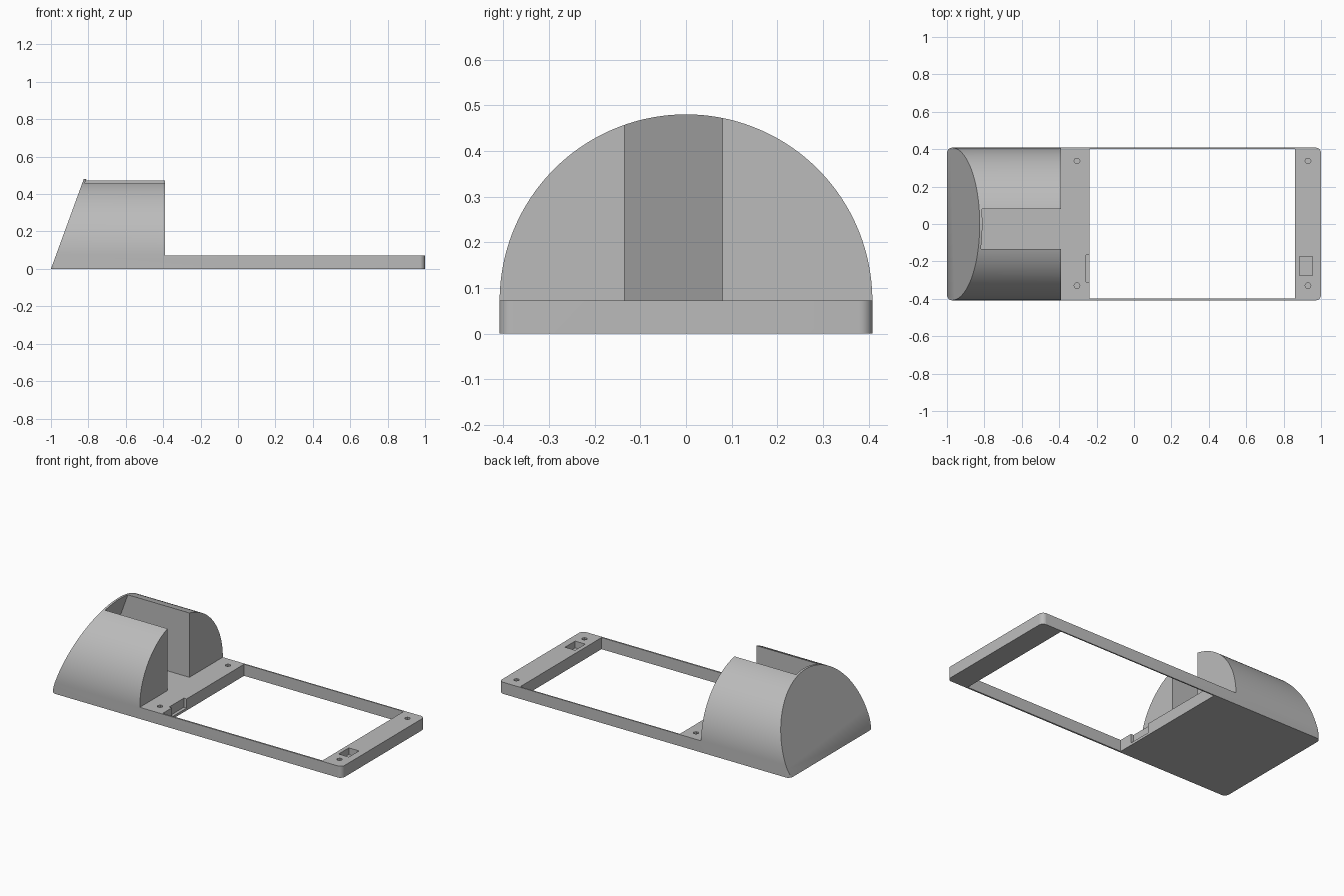
import bpy, bmesh, math
from mathutils import Vector

default = bpy.data.objects.get("Cube")
if default:
    bpy.data.objects.remove(default, do_unlink=True)

HALF = 0.408       # half width, also the dome radius
DECK = 0.072       # height of the flat frame
SLANT = 0.365      # lean of the closed end

grey = bpy.data.materials.new("plain grey")
grey.use_nodes = True
colour = (0.5, 0.5, 0.5, 1)
grey.diffuse_color = colour
grey.node_tree.nodes["Principled BSDF"].inputs["Base Color"].default_value = colour


def prism(name, points, direction):
    """Extrude a closed outline of 3D points along a direction."""
    bm = bmesh.new()
    face = bm.faces.new([bm.verts.new(p) for p in points])
    extruded = bmesh.ops.extrude_face_region(bm, geom=[face])["geom"]
    moved = [v for v in extruded if isinstance(v, bmesh.types.BMVert)]
    bmesh.ops.translate(bm, verts=moved, vec=Vector(direction))
    bmesh.ops.recalc_face_normals(bm, faces=bm.faces)
    mesh = bpy.data.meshes.new(name)
    bm.to_mesh(mesh)
    bm.free()
    obj = bpy.data.objects.new(name, mesh)
    bpy.context.collection.objects.link(obj)
    mesh.materials.append(grey)
    return obj


def box(name, x, y, z):
    outline = [(x[0], y[0], z[0]), (x[1], y[0], z[0]), (x[1], y[1], z[0]), (x[0], y[1], z[0])]
    return prism(name, outline, (0, 0, z[1] - z[0]))


def arc(cx, cy, r, start, end, steps):
    angles = [math.radians(start + (end - start) * i / steps) for i in range(steps + 1)]
    return [(cx + r * math.cos(a), cy + r * math.sin(a)) for a in angles]


# Domed body: arch section run along x, with the closed end leaning inwards
section = [(-HALF, 0), (HALF, 0)] + arc(0, DECK, HALF, 0, 180, 96)
body = prism("holder_body", [(1, y, z) for y, z in section], (-2, 0, 0))
for v in body.data.vertices:
    if v.co.x < 0:
        v.co.x += SLANT * v.co.z


def combine(tool, operation="DIFFERENCE"):
    tool.hide_render = True
    mod = body.modifiers.new(tool.name, "BOOLEAN")
    mod.operation = operation
    mod.solver = "EXACT"
    mod.object = tool
    bpy.context.view_layer.objects.active = body
    bpy.ops.object.modifier_apply(modifier=mod.name)
    bpy.data.objects.remove(tool, do_unlink=True)


# Low deck beyond the dome
combine(box("deck_cutter", (-0.39, 1.2), (-0.6, 0.6), (DECK, 0.7)))

# Rounded corners in plan
R = 0.03
plan = []
for i, (sx, sy) in enumerate([(1, 1), (-1, 1), (-1, -1), (1, -1)]):
    plan += arc(sx * (1 - R), sy * (HALF + 0.0005 - R), R, 90 * i, 90 * i + 90, 8)
combine(prism("corner_trim", [(x, y, -0.1) for x, y in plan], (0, 0, 0.8)), "INTERSECT")

# Slot through the dome, its end wall parallel to the leaning face
wall = -0.986
slot = [(wall + SLANT * DECK, DECK), (-0.3, DECK), (-0.3, 0.6), (wall + SLANT * 0.6, 0.6)]
combine(prism("slot_cutter", [(x, -0.135, z) for x, z in slot], (0, 0.215, 0)))

# Large window, leaving thin side rails
combine(box("window_cutter", (-0.238, 0.86), (-0.398, 0.4), (-0.1, 0.2)))

# Connector notch in the window wall and rectangular pocket in the end bar
combine(box("notch_cutter", (-0.257, -0.2), (-0.31, -0.165), (0.015, 0.2)))
combine(box("pocket_cutter", (0.885, 0.955), (-0.275, -0.175), (0.03, 0.2)))

# Blind screw holes
for x in (-0.305, 0.93):
    for y in (-0.33, 0.337):
        ring = arc(x, y, 0.016, 0, 300, 5)
        combine(prism("screw_hole_cutter", [(px, py, 0.02) for px, py in ring], (0, 0, 0.2)))

# Smooth arch with crisp edges
bpy.ops.object.select_all(action="DESELECT")
body.select_set(True)
bpy.context.view_layer.objects.active = body
bpy.ops.object.shade_smooth_by_angle(angle=math.radians(30))
